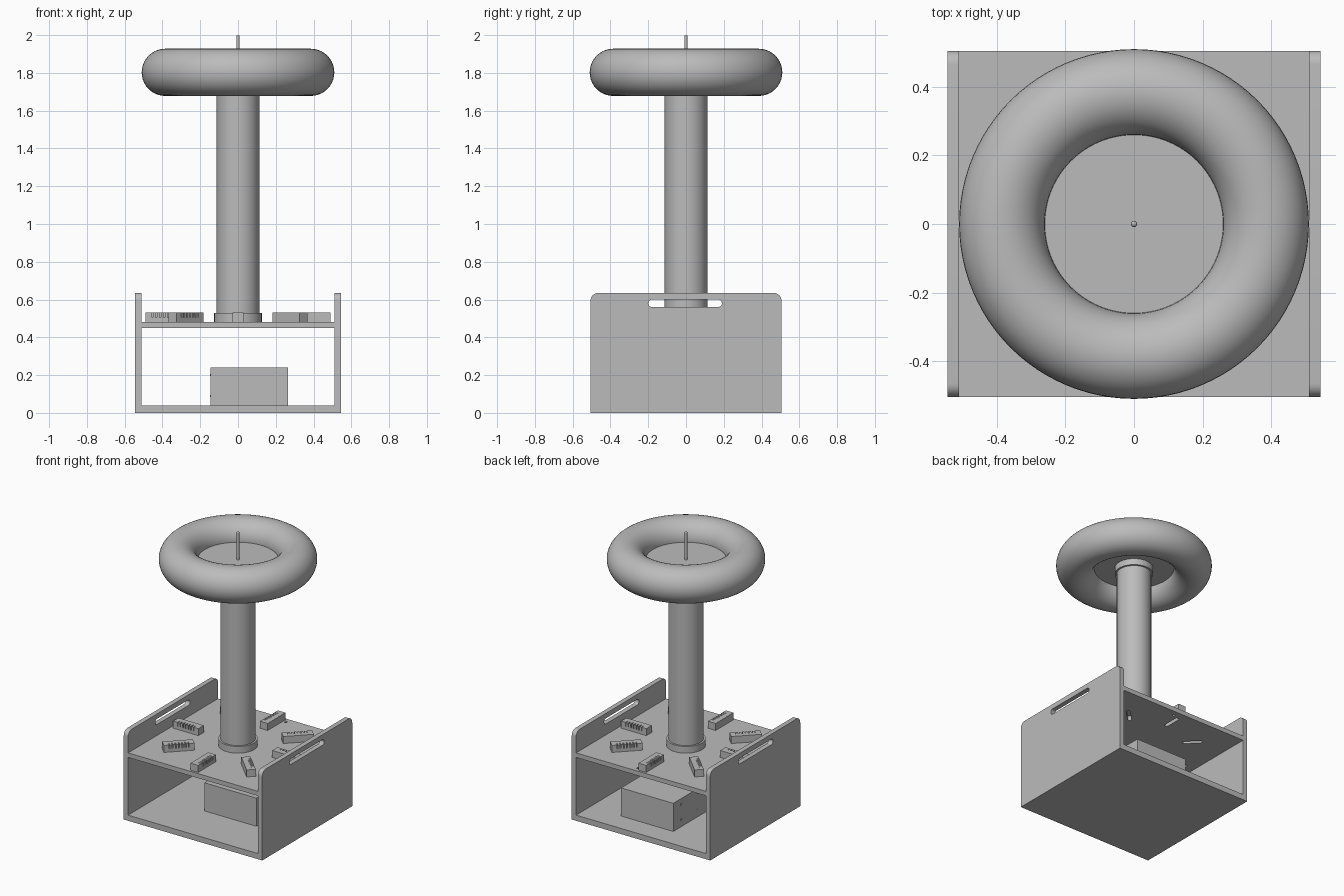
import bpy, bmesh
from math import pi, sin, cos
from mathutils import Matrix, Vector

if "Cube" in bpy.data.objects:
    bpy.data.objects.remove(bpy.data.objects["Cube"])

grey = bpy.data.materials.new("plain_grey")
grey.use_nodes = True
GREY = (0.5, 0.5, 0.5, 1)
grey.diffuse_color = GREY
grey.node_tree.nodes["Principled BSDF"].inputs["Base Color"].default_value = GREY


def add_object(name, data):
    obj = bpy.data.objects.new(name, data)
    bpy.context.collection.objects.link(obj)
    return obj


def select(obj):
    bpy.ops.object.select_all(action='DESELECT')
    obj.select_set(True)
    bpy.context.view_layer.objects.active = obj


def boxes(name, spans):
    """One mesh of boxes, each given by its lowest and highest corner."""
    bm = bmesh.new()
    for lo, hi in spans:
        lo, hi = Vector(lo), Vector(hi)
        size = Matrix.Diagonal((*(hi - lo), 1))
        bmesh.ops.create_cube(bm, size=1, matrix=Matrix.Translation((lo + hi) / 2) @ size)
    mesh = bpy.data.meshes.new(name)
    bm.to_mesh(mesh)
    bm.free()
    mesh.materials.append(grey)
    return add_object(name, mesh)


def cylinder(name, radius, z0, z1, sides=64):
    bpy.ops.mesh.primitive_cylinder_add(vertices=sides, radius=radius, depth=z1 - z0,
                                        location=(0, 0, (z0 + z1) / 2))
    obj = bpy.context.object
    obj.name = name
    obj.data.materials.append(grey)
    bpy.ops.object.shade_smooth_by_angle()
    return obj


def rounded(x0, x1, y0, y1, low_r=0, high_r=0, steps=8):
    """Rectangle outline with separate radii for lower and upper corners."""
    corners = [(x1, y1, -1, -1, high_r), (x0, y1, 1, -1, high_r),
               (x0, y0, 1, 1, low_r), (x1, y0, -1, 1, low_r)]
    points = []
    for i, (x, y, sx, sy, r) in enumerate(corners):
        for k in range(steps + 1 if r else 1):
            a = pi / 2 * (i + k / steps)
            points.append((x + sx * r + r * cos(a), y + sy * r + r * sin(a)))
    return points


def turned(points, angle):
    c, s = cos(angle), sin(angle)
    return [(x * c - y * s, x * s + y * c) for x, y in points]


def board(name, loops, thickness, location, rotation=(0, 0, 0)):
    """Flat board from an outline followed by hole outlines."""
    curve = bpy.data.curves.new(name, 'CURVE')
    curve.dimensions = '2D'
    curve.fill_mode = 'BOTH'
    curve.extrude = thickness / 2
    for loop in loops:
        spline = curve.splines.new('POLY')
        spline.points.add(len(loop) - 1)
        for point, (x, y) in zip(spline.points, loop):
            point.co = (x, y, 0, 1)
        spline.use_cyclic_u = True
    curve.materials.append(grey)
    obj = add_object(name, curve)
    obj.location, obj.rotation_euler = location, rotation
    select(obj)
    bpy.ops.object.convert(target='MESH')
    bpy.ops.object.shade_smooth_by_angle()


HALF = 0.505
angles = [i * pi / 4 for i in range(8)]

# Cabinet: floor, slotted deck and two side panels with handle slots
boxes("floor_board", [((-0.51, -HALF, 0), (0.51, HALF, 0.04))])
slot = rounded(0.32, 0.45, -0.013, 0.013, 0.012, 0.012, 4)
wire_hole = rounded(0.04, 0.06, 0.455, 0.475, 0.0099, 0.0099, 4)
deck_outline = rounded(-0.51, 0.51, -HALF, HALF)
board("deck_board", [deck_outline, wire_hole] + [turned(slot, a) for a in angles],
      0.032, (0, 0, 0.466))
panel = rounded(-HALF, HALF, 0, 0.635, 0, 0.04)
handle = rounded(-0.2, 0.19, 0.56, 0.6, 0.0199, 0.0199)
for side, x in (("left", 0.527), ("right", -0.527)):
    board(side + "_panel", [panel, handle], 0.034, (x, 0, 0), (pi / 2, 0, pi / 2))

# Power box with small screw heads on one side
boxes("power_box", [((-0.145, -0.17, 0.04), (0.265, 0.35, 0.24))])
boxes("power_box_screws", [((-0.148, y - 0.006, z - 0.006), (-0.144, y + 0.006, z + 0.006))
                           for y in (-0.1, 0.08, 0.26) for z in (0.09, 0.2)])

# Eight radial terminal strips: a rail, a low base and a row of fins
strip_parts = [((-0.1, -0.03, 0), (0.1, 0.005, 0.05)),
               ((-0.1, 0.005, 0), (0.1, 0.03, 0.022)),
               ((-0.1, 0.005, 0.022), (-0.065, 0.03, 0.05)),
               ((0.065, 0.005, 0.022), (0.1, 0.03, 0.05))]
for i in range(6):
    x = -0.054 + i * 0.0215
    strip_parts.append(((x - 0.007, 0.005, 0.022), (x + 0.007, 0.03, 0.05)))
first = boxes("terminal_strip", strip_parts)
for i, a in enumerate(angles):
    strip = first if i == 0 else add_object("terminal_strip", first.data)
    strip.location = (0.39 * cos(a), 0.39 * sin(a), 0.482)
    strip.rotation_euler.z = a

# Column, collars, top plate and rod
cylinder("column", 0.113, 0.48, 1.79)
cylinder("lower_collar", 0.126, 0.48, 0.53)
cylinder("upper_collar", 0.126, 1.74, 1.79)
cylinder("top_plate", 0.262, 1.785, 1.8)
cylinder("rod", 0.009, 1.8, 1.992, 16)
bpy.ops.mesh.primitive_uv_sphere_add(segments=16, ring_count=8, radius=0.009,
                                     location=(0, 0, 1.991))
tip = bpy.context.object
tip.name = "rod_tip"
tip.data.materials.append(grey)
bpy.ops.object.shade_smooth()

# Ring on top
bpy.ops.mesh.primitive_torus_add(major_segments=96, minor_segments=40, major_radius=0.385,
                                 minor_radius=0.125, location=(0, 0, 1.803))
ring = bpy.context.object
ring.name = "top_ring"
ring.data.materials.append(grey)
bpy.ops.object.shade_smooth()
